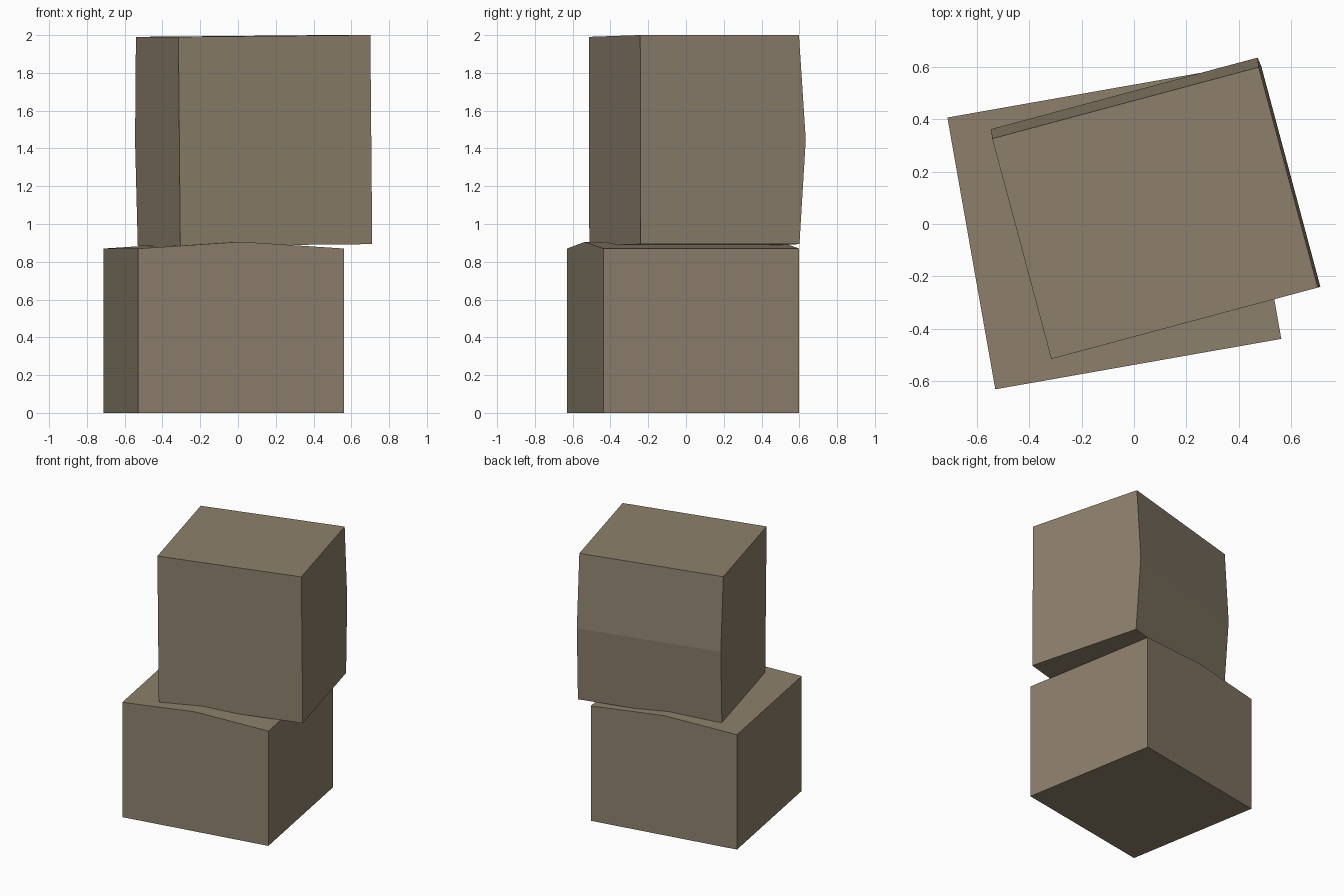
import bpy, bmesh, math
from mathutils import Matrix

if "Cube" in bpy.data.objects:
    bpy.data.objects.remove(bpy.data.objects["Cube"])

# One stone colour for both blocks
stone = bpy.data.materials.new("warm_grey_stone")
stone.diffuse_color = (0.266, 0.216, 0.150, 1)
stone.use_nodes = True
stone.node_tree.nodes["Principled BSDF"].inputs["Base Color"].default_value = stone.diffuse_color

WIDTH, DEPTH, EDGE, RIDGE = 1.107, 1.052, 0.87, 0.906


def block(name, matrix):
    """Block with a gently ridged top: house-shaped profile extruded along y."""
    w, d = WIDTH / 2, DEPTH / 2
    profile = [(-w, 0), (w, 0), (w, EDGE), (0, RIDGE), (-w, EDGE)]
    bm = bmesh.new()
    face = bm.faces.new([bm.verts.new((x, -d, z)) for x, z in profile])
    ext = bmesh.ops.extrude_face_region(bm, geom=[face])
    verts = [g for g in ext["geom"] if isinstance(g, bmesh.types.BMVert)]
    bmesh.ops.translate(bm, verts=verts, vec=(0, DEPTH, 0))
    bm.transform(matrix)
    bmesh.ops.recalc_face_normals(bm, faces=bm.faces)
    me = bpy.data.meshes.new(name)
    bm.to_mesh(me)
    bm.free()
    me.materials.append(stone)
    ob = bpy.data.objects.new(name, me)
    bpy.context.collection.objects.link(ob)
    return ob


# Lower block, ridge facing up
block("lower_block",
      Matrix.Translation((-0.075, -0.016, 0)) @ Matrix.Rotation(math.radians(10), 4, 'Z'))

# Upper block: the same block tipped on its side, ridge facing the back, leaning slightly
tip = Matrix(((0, 1, 0, 0), (0, 0, 1, 0), (1, 0, 0, 0), (0, 0, 0, 1)))
block("upper_block",
      Matrix.Translation((0.085, 0.043, 1.442))
      @ Matrix.Rotation(math.radians(15), 4, 'Z')
      @ Matrix.Rotation(math.radians(-0.53), 4, 'Y')
      @ tip @ Matrix.Translation((0, 0, -EDGE / 2)))
